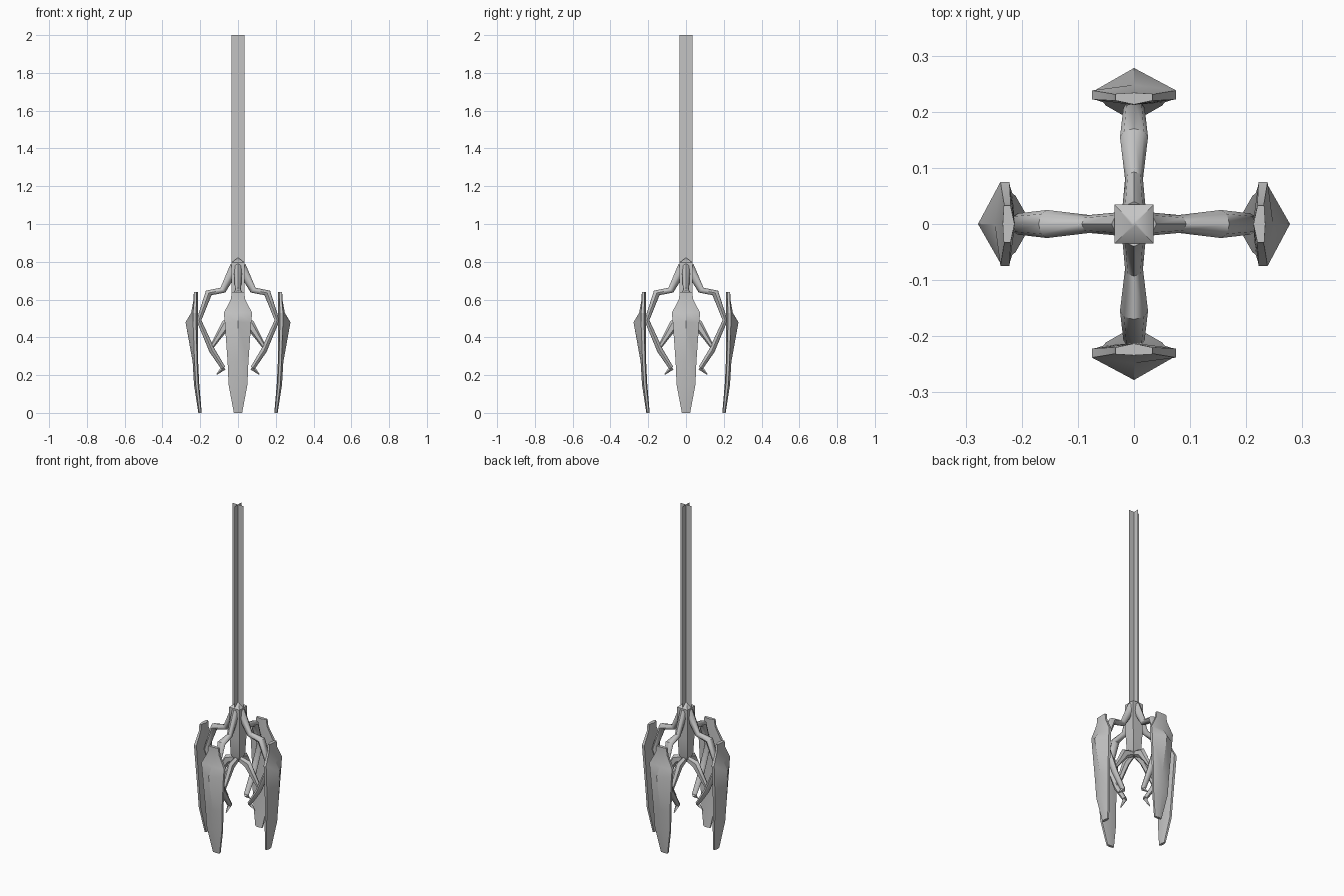
import bpy, bmesh, math
from mathutils import Vector

if "Cube" in bpy.data.objects:
    bpy.data.objects.remove(bpy.data.objects["Cube"])

grey = bpy.data.materials.new("plain_grey")
grey.diffuse_color = (0.55, 0.55, 0.55, 1)
grey.use_nodes = True
grey.node_tree.nodes["Principled BSDF"].inputs["Base Color"].default_value = grey.diffuse_color


def loft(name, rings, smooth_angle=0):
    """Skin a list of equal-length rings of points and cap both ends."""
    bm = bmesh.new()
    loops = [[bm.verts.new(p) for p in ring] for ring in rings]
    n = len(loops[0])
    for a, b in zip(loops, loops[1:]):
        for i in range(n):
            j = (i + 1) % n
            bm.faces.new((a[i], a[j], b[j], b[i]))
    bm.faces.new(loops[0])
    bm.faces.new(loops[-1])
    bmesh.ops.recalc_face_normals(bm, faces=bm.faces)
    mesh = bpy.data.meshes.new(name)
    bm.to_mesh(mesh)
    bm.free()
    mesh.materials.append(grey)
    if smooth_angle:
        mesh.shade_smooth()
        mesh.set_sharp_from_angle(angle=math.radians(smooth_angle))
    return mesh


def limb(name, path, sides=8):
    """Tube in the xz plane; path rows are x, z, half thickness, half width."""
    pts = [Vector((x, 0, z)) for x, z, _, _ in path]
    rings = []
    for i, p in enumerate(pts):
        t = (pts[min(i + 1, len(pts) - 1)] - pts[max(i - 1, 0)]).normalized()
        normal = Vector((-t.z, 0, t.x))
        th, w = path[i][2:]
        angles = [2 * math.pi * k / sides for k in range(sides)]
        rings.append([p + normal * th * math.cos(a) + Vector((0, w * math.sin(a), 0))
                      for a in angles])
    return loft(name, rings, 50)


def place(name, mesh, angle=0):
    ob = bpy.data.objects.new(name, mesh)
    ob.rotation_euler.z = angle
    bpy.context.collection.objects.link(ob)


# Shaft: two thin sheets crossing at the centre
bm = bmesh.new()
for k in range(4):
    a = k * math.pi / 2
    dx, dy = 0.035 * math.cos(a), 0.035 * math.sin(a)
    bm.faces.new([bm.verts.new(p) for p in
                  ((0, 0, 0.72), (dx, dy, 0.72), (dx, dy, 2), (0, 0, 2))])
bmesh.ops.remove_doubles(bm, verts=bm.verts, dist=1e-5)
shaft = bpy.data.meshes.new("shaft")
bm.to_mesh(shaft)
bm.free()
shaft.materials.append(grey)
place("shaft", shaft)

# Hub: square body with pointed top and tapered bottom
hub_rings = [[(sx * r, sy * r, z) for sx, sy in ((1, 1), (-1, 1), (-1, -1), (1, -1))]
             for z, r in ((0.47, 0.012), (0.51, 0.028), (0.62, 0.033),
                          (0.795, 0.035), (0.82, 0.003))]
place("hub", loft("hub", hub_rings, 40))

# Claw arm, its lower strut and end barb
arm = limb("arm", [(0.015, 0.775, 0.028, 0.022), (0.08, 0.65, 0.018, 0.016),
                   (0.155, 0.635, 0.019, 0.025), (0.207, 0.49, 0.013, 0.019),
                   (0.137, 0.33, 0.016, 0.019), (0.078, 0.238, 0.012, 0.015)])
strut = limb("strut", [(0.0, 0.49, 0.016, 0.014), (0.065, 0.465, 0.028, 0.018),
                       (0.10, 0.41, 0.018, 0.016), (0.145, 0.34, 0.01, 0.012)], 6)
barb = limb("barb", [(0.075, 0.24, 0.014, 0.014), (0.113, 0.203, 0.002, 0.003)], 4)

# Outer blade: z, half width, inner centre, inner edge, outer edge, outer centre
blade_rows = [(0.00, 0.022, 0.192, 0.195, 0.205, 0.210),
              (0.15, 0.050, 0.205, 0.211, 0.224, 0.233),
              (0.27, 0.055, 0.211, 0.217, 0.230, 0.240),
              (0.48, 0.070, 0.212, 0.222, 0.238, 0.278),
              (0.53, 0.075, 0.212, 0.222, 0.238, 0.248),
              (0.60, 0.038, 0.213, 0.220, 0.232, 0.235),
              (0.64, 0.033, 0.213, 0.220, 0.232, 0.234)]
blade = loft("blade", [[(ic, 0, z), (ie, w, z), (oe, w, z),
                        (oc, 0, z), (oe, -w, z), (ie, -w, z)]
                       for z, w, ic, ie, oe, oc in blade_rows], 25)

# Repeat the limbs and blades on all four sides
for k, side in enumerate(("right", "back", "left", "front")):
    for part, mesh in (("claw_arm", arm), ("claw_strut", strut),
                       ("claw_barb", barb), ("blade", blade)):
        place(f"{side}_{part}", mesh, k * math.pi / 2)
